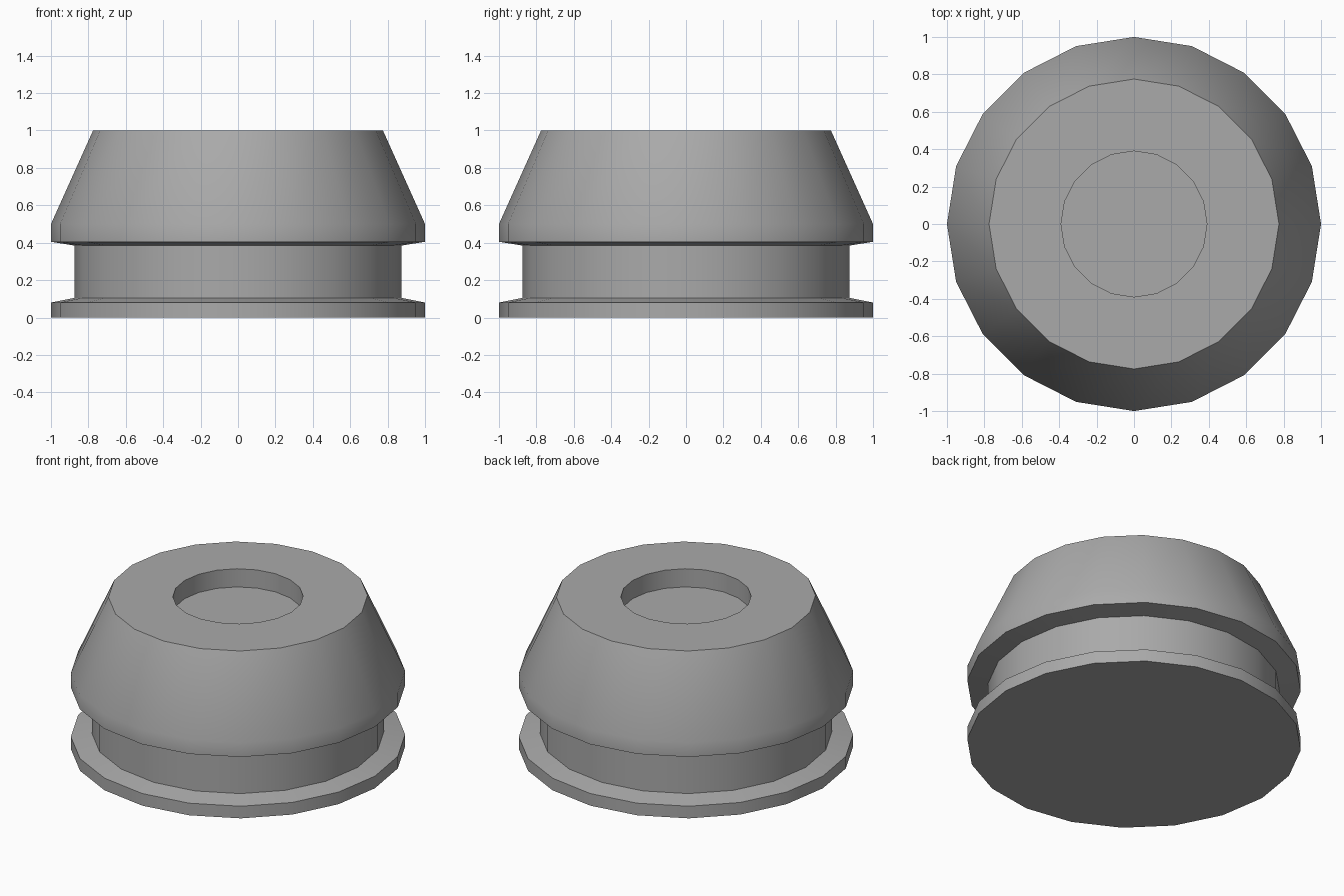
import bpy, bmesh
from math import cos, sin, pi, radians

old = bpy.data.objects.get("Cube")
if old:
    bpy.data.objects.remove(old, do_unlink=True)

SIDES = 20

grey = bpy.data.materials.new("mid_grey")
grey.use_nodes = True
colour = (0.4, 0.4, 0.4, 1)
grey.diffuse_color = colour
grey.node_tree.nodes["Principled BSDF"].inputs["Base Color"].default_value = colour

# Outline as (radius, height): base flange, neck, tapered cap, recess
profile = [(1, 0), (1, 0.08), (0.875, 0.105), (0.875, 0.385), (1, 0.405),
           (1, 0.5), (0.775, 1), (0.39, 1), (0.39, 0.88)]


def lathe(name, outline):
    """Turn the outline into a closed faceted solid."""
    bm = bmesh.new()
    rings = [[bm.verts.new((r * cos(2 * pi * i / SIDES), r * sin(2 * pi * i / SIDES), z))
              for i in range(SIDES)] for r, z in outline]
    for low, high in zip(rings, rings[1:]):
        for i in range(SIDES):
            j = (i + 1) % SIDES
            bm.faces.new((low[i], low[j], high[j], high[i]))
    bm.faces.new(rings[0][::-1])   # underside
    bm.faces.new(rings[-1])        # recess floor
    bmesh.ops.recalc_face_normals(bm, faces=bm.faces)
    mesh = bpy.data.meshes.new(name)
    bm.to_mesh(mesh)
    bm.free()
    mesh.materials.append(grey)
    obj = bpy.data.objects.new(name, mesh)
    bpy.context.collection.objects.link(obj)
    return obj


plug = lathe("grooved_plug", profile)
bpy.ops.object.select_all(action="DESELECT")
plug.select_set(True)
bpy.context.view_layer.objects.active = plug
bpy.ops.object.shade_smooth_by_angle(angle=radians(30))
